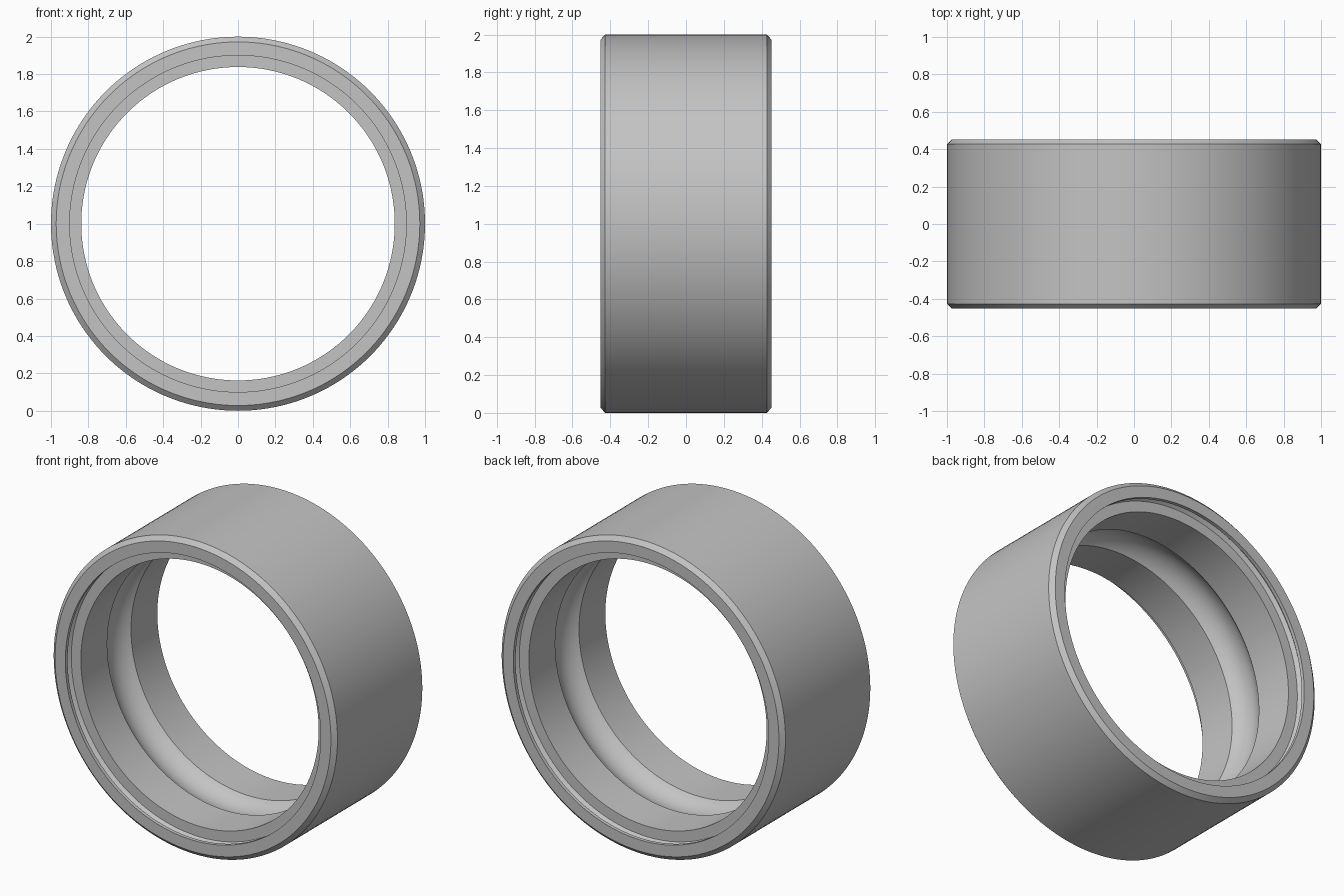
import bpy, bmesh, math

if "Cube" in bpy.data.objects:
    bpy.data.objects.remove(bpy.data.objects["Cube"])

SEGS = 160
steel = bpy.data.materials.new("steel_grey")
steel.diffuse_color = (0.55, 0.55, 0.55, 1)
steel.use_nodes = True
steel.node_tree.nodes["Principled BSDF"].inputs["Base Color"].default_value = steel.diffuse_color

# Front half of the cross-section as (axial y, radius), outside to race centre
half = [(0.0, 1.0), (-0.427, 1.0), (-0.453, 0.972), (-0.453, 0.90),
        (-0.43, 0.90), (-0.425, 0.925), (-0.405, 0.925), (-0.385, 0.905),
        (-0.385, 0.838)]

# Concave ball race arc
half_width, race_r = 0.12, 0.155
arc_centre = 0.838 - math.sqrt(race_r ** 2 - half_width ** 2)
arc_centre = 0.838 - (race_r ** 2 - half_width ** 2) ** 0.5
a0 = math.asin(half_width / race_r)
for i in range(11):
    a = -a0 * (1 - i / 10)
    half.append((race_r * math.sin(a), arc_centre + race_r * math.cos(a)))

# Mirror the profile to the back
profile = half + [(-y, r) for y, r in reversed(half[1:-1])]

# Revolve the closed profile around the y axis
bm = bmesh.new()
rings = []
for s in range(SEGS):
    t = 2 * math.pi * s / SEGS
    rings.append([bm.verts.new((r * math.cos(t), y, 1 + r * math.sin(t)))
                  for y, r in profile])
n = len(profile)
for s in range(SEGS):
    a, b = rings[s], rings[(s + 1) % SEGS]
    for i in range(n):
        j = (i + 1) % n
        bm.faces.new((a[i], a[j], b[j], b[i]))
bmesh.ops.recalc_face_normals(bm, faces=bm.faces)
mesh = bpy.data.meshes.new("bearing_outer_ring")
bm.to_mesh(mesh)
bm.free()
mesh.materials.append(steel)

ring = bpy.data.objects.new("bearing_outer_ring", mesh)
bpy.context.collection.objects.link(ring)
bpy.context.view_layer.objects.active = ring
ring.select_set(True)
bpy.ops.object.shade_smooth_by_angle(angle=math.radians(25))
